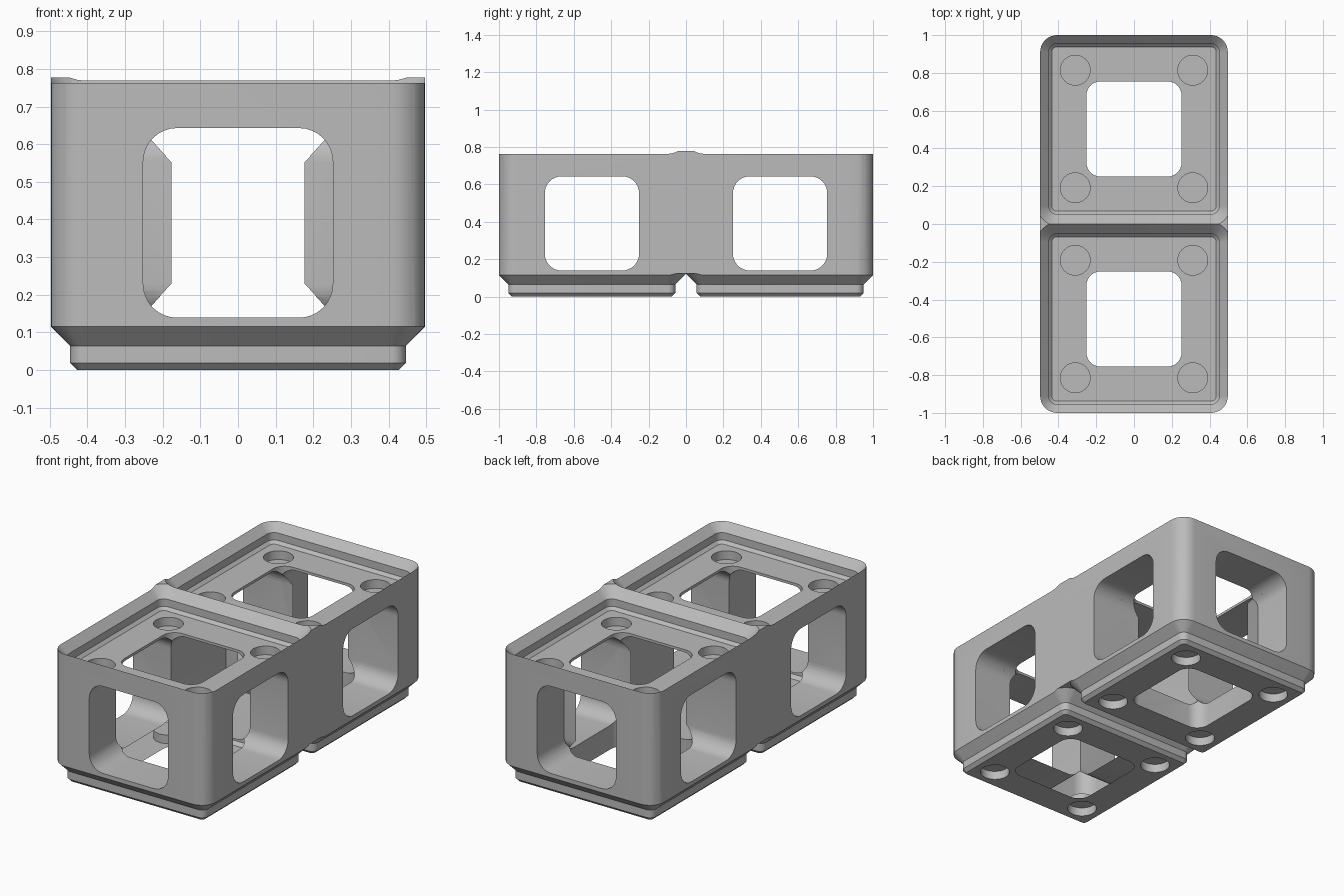
import bpy, bmesh
from math import sin, cos, pi
from mathutils import Matrix, Vector

cube = bpy.data.objects.get("Cube")
if cube:
    bpy.data.objects.remove(cube, do_unlink=True)

grey = bpy.data.materials.new("plain grey")
grey.use_nodes = True
colour = (0.5, 0.5, 0.5, 1)
grey.diffuse_color = colour
grey.node_tree.nodes["Principled BSDF"].inputs["Base Color"].default_value = colour

UNIT = 0.503      # distance of each cell centre from the middle
HALF = 0.497      # half width of a cell
ROUND = 0.09      # outer corner radius
TIP = 0.763       # height of the lip at the outer wall
BASE = 0.115      # height where the feet meet the wall


def ring(hx, hy, r, z, steps=8):
    """Rounded rectangle at height z."""
    pts = []
    for q, (sx, sy) in enumerate(((1, 1), (-1, 1), (-1, -1), (1, -1))):
        for i in range(steps + 1):
            a = (q + i / steps) * pi / 2
            pts.append(Vector((sx * (hx - r) + r * cos(a), sy * (hy - r) + r * sin(a), z)))
    return pts


def loft(name, rings, matrix=Matrix()):
    """Closed solid through a stack of rings."""
    bm = bmesh.new()
    rows = [[bm.verts.new(matrix @ p) for p in pts] for pts in rings]
    n = len(rows[0])
    for low, high in zip(rows, rows[1:]):
        for i in range(n):
            j = (i + 1) % n
            bm.faces.new((low[i], low[j], high[j], high[i]))
    bm.faces.new(rows[0][::-1])
    bm.faces.new(rows[-1])
    bmesh.ops.recalc_face_normals(bm, faces=bm.faces)
    mesh = bpy.data.meshes.new(name)
    bm.to_mesh(mesh)
    bm.free()
    mesh.materials.append(grey)
    obj = bpy.data.objects.new(name, mesh)
    bpy.context.collection.objects.link(obj)
    return obj


def combine(target, tool, operation):
    """Apply a boolean and discard the tool."""
    tool.hide_render = True
    mod = target.modifiers.new("shape", "BOOLEAN")
    mod.operation = operation
    mod.solver = "EXACT"
    mod.object = tool
    bpy.context.view_layer.objects.active = target
    bpy.ops.object.modifier_apply(modifier=mod.name)
    bpy.data.objects.remove(tool, do_unlink=True)


def cell_profile(offsets):
    """Rings of one square cell: (inset from wall, height)."""
    return [ring(HALF - d, HALF - d, max(ROUND - d, 0.015), z) for d, z in offsets]


def tunnel(half, length, radius, matrix):
    return loft("tunnel", [ring(half, half, radius, -length), ring(half, half, radius, length)], matrix)


# Solid body with two stepped feet, trimmed to the outer wall
body = loft("stacking_frame", [ring(0.55, 1.05, ROUND, z) for z in (0.124, 0.777)])
foot = [(0.07, 0), (0.051, 0.019), (0.051, BASE - 0.051), (-0.02, BASE + 0.02)]
for side in (-1, 1):
    combine(body, loft("foot", cell_profile(foot), Matrix.Translation((0, side * UNIT, 0))), "UNION")
combine(body, loft("outline", [ring(HALF, 1, ROUND, z) for z in (-0.1, 1)]), "INTERSECT")

# Stepped recesses that leave the top lip and middle ridge
floor = TIP - 0.105
recess = [(0.062, floor), (0.0455, floor + 0.0165), (0.0455, TIP - 0.0455), (-0.04, TIP + 0.04)]
for side in (-1, 1):
    combine(body, loft("recess", cell_profile(recess), Matrix.Translation((0, side * UNIT, 0))), "DIFFERENCE")

# Window tunnels: lengthwise, crosswise and vertical
mid = 0.391
combine(body, tunnel(0.252, 1.2, 0.09, Matrix.Translation((0, 0, mid)) @ Matrix.Rotation(pi / 2, 4, "X")), "DIFFERENCE")
for side in (-1, 1):
    place = Matrix.Translation((0, side * UNIT, mid))
    combine(body, tunnel(0.252, 0.8, 0.09, place @ Matrix.Rotation(pi / 2, 4, "Y")), "DIFFERENCE")
    combine(body, tunnel(0.252, 0.8, 0.075, place), "DIFFERENCE")

# Round blind pockets in the recess floors and under the feet
R, DEPTH = 0.079, 0.05
for side in (-1, 1):
    for sx in (-1, 1):
        for sy in (-1, 1):
            spot = Matrix.Translation((sx * 0.311, side * UNIT + sy * 0.311, 0))
            for low, high in ((-0.03, DEPTH), (floor - DEPTH, floor + 0.03)):
                pocket = loft("pocket", [[Vector((R * cos(i * pi / 16), R * sin(i * pi / 16), z))
                                          for i in range(32)] for z in (low, high)], spot)
                combine(body, pocket, "DIFFERENCE")

# Smooth rounded corners, crisp edges
bpy.ops.object.select_all(action="DESELECT")
body.select_set(True)
bpy.context.view_layer.objects.active = body
bpy.ops.object.shade_smooth_by_angle(angle=pi / 7)
